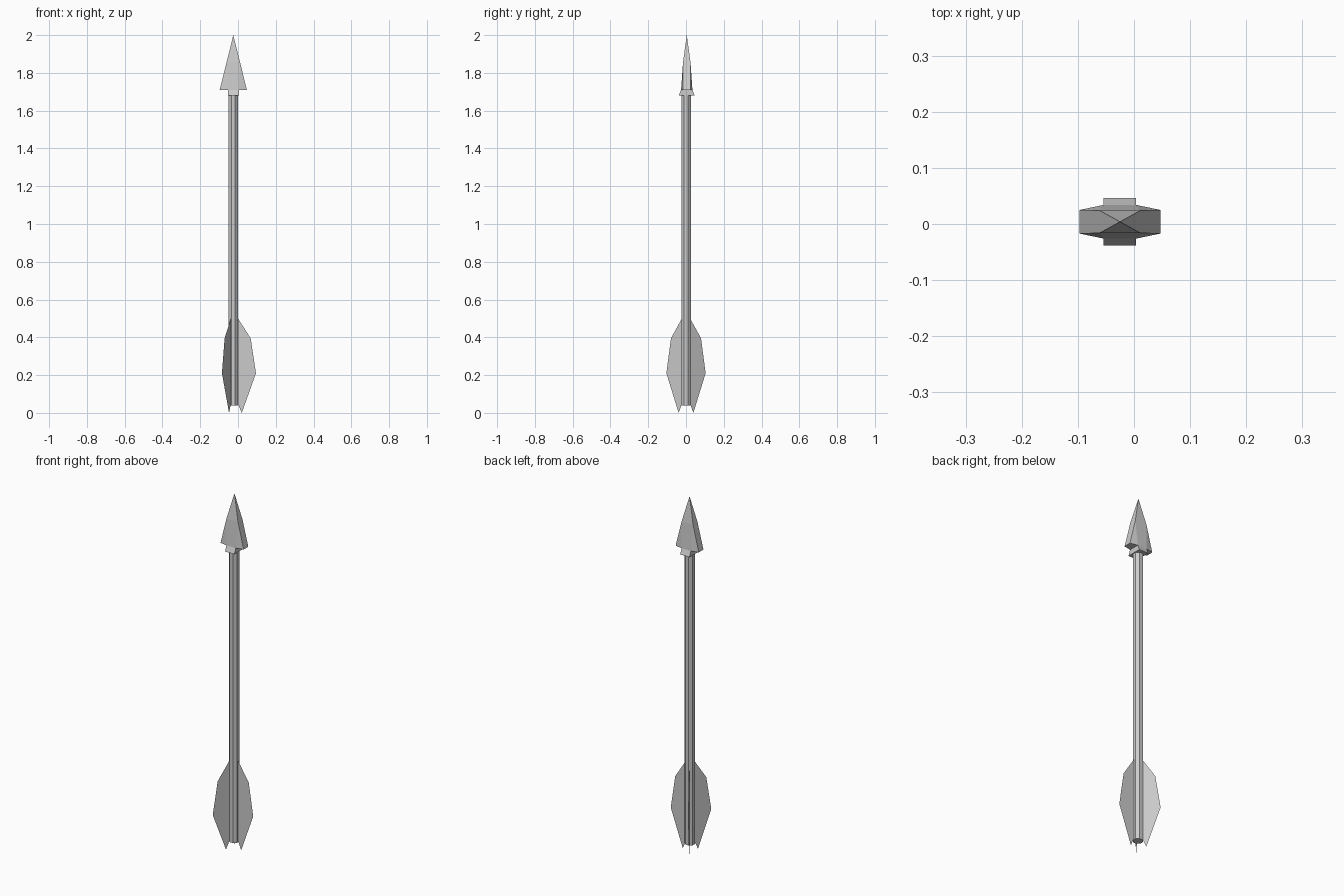
import bpy, bmesh
from math import cos, sin, pi

if "Cube" in bpy.data.objects:
    bpy.data.objects.remove(bpy.data.objects["Cube"])

CX = -0.025  # arrow axis


def make(name, verts, faces, fix=True):
    mesh = bpy.data.meshes.new(name)
    mesh.from_pydata(verts, [], faces)
    if fix:
        bm = bmesh.new()
        bm.from_mesh(mesh)
        bmesh.ops.recalc_face_normals(bm, faces=bm.faces)
        bm.to_mesh(mesh)
        bm.free()
    obj = bpy.data.objects.new(name, mesh)
    bpy.context.collection.objects.link(obj)
    return obj


# Shaft: low-poly octagonal rod
z0, z1 = 0.04, 1.69
bpy.ops.mesh.primitive_cylinder_add(vertices=8, radius=0.027, depth=z1 - z0,
                                    location=(CX, 0.001, (z0 + z1) / 2),
                                    rotation=(0, 0, pi / 8))
bpy.context.object.name = "shaft"

# Arrowhead: eight-point base ring, four-point middle ring, tip
base = [(-.072, -.021), (-.029, -.030), (.029, -.030), (.072, -.021),
        (.072, .021), (.029, .030), (-.029, .030), (-.072, .021)]
mid = [(-.036, -.020), (.036, -.020), (.036, .020), (-.036, .020)]
verts = [(x, y, 1.71) for x, y in base] + [(x, y, 1.855) for x, y in mid] + [(0, 0, 2.0)]
faces = [tuple(range(8)),
         (0, 1, 8), (1, 2, 9, 8), (2, 3, 9), (3, 4, 10, 9),
         (4, 5, 10), (5, 6, 11, 10), (6, 7, 11), (7, 0, 8, 11)]
faces += [(8 + i, 8 + (i + 1) % 4, 12) for i in range(4)]
head = make("arrowhead", verts, faces)
head.location = (CX, 0.004, 0)

# Collar: short block flaring downward under the head
bpy.ops.mesh.primitive_cube_add(size=2)
collar = bpy.context.object
collar.name = "collar"
for v in collar.data.vertices:
    top = v.co.z > 0
    v.co = (v.co.x * .029, v.co.y * (.030 if top else .042), 1.71 if top else 1.68)
collar.location = (CX, 0.004, 0)

# Fletching: three thin vanes, 120 degrees apart
profile = [(.015, .05), (.024, .05), (.045, 0), (.12, .21), (.092, .395), (.025, .50), (.015, .50)]
for i in range(3):
    a = i * 2 * pi / 3
    vane = make(f"vane_{i + 1}", [(r * cos(a), r * sin(a), z) for r, z in profile],
                [tuple(range(len(profile)))], fix=False)
    vane.location = (CX, 0, 0)
